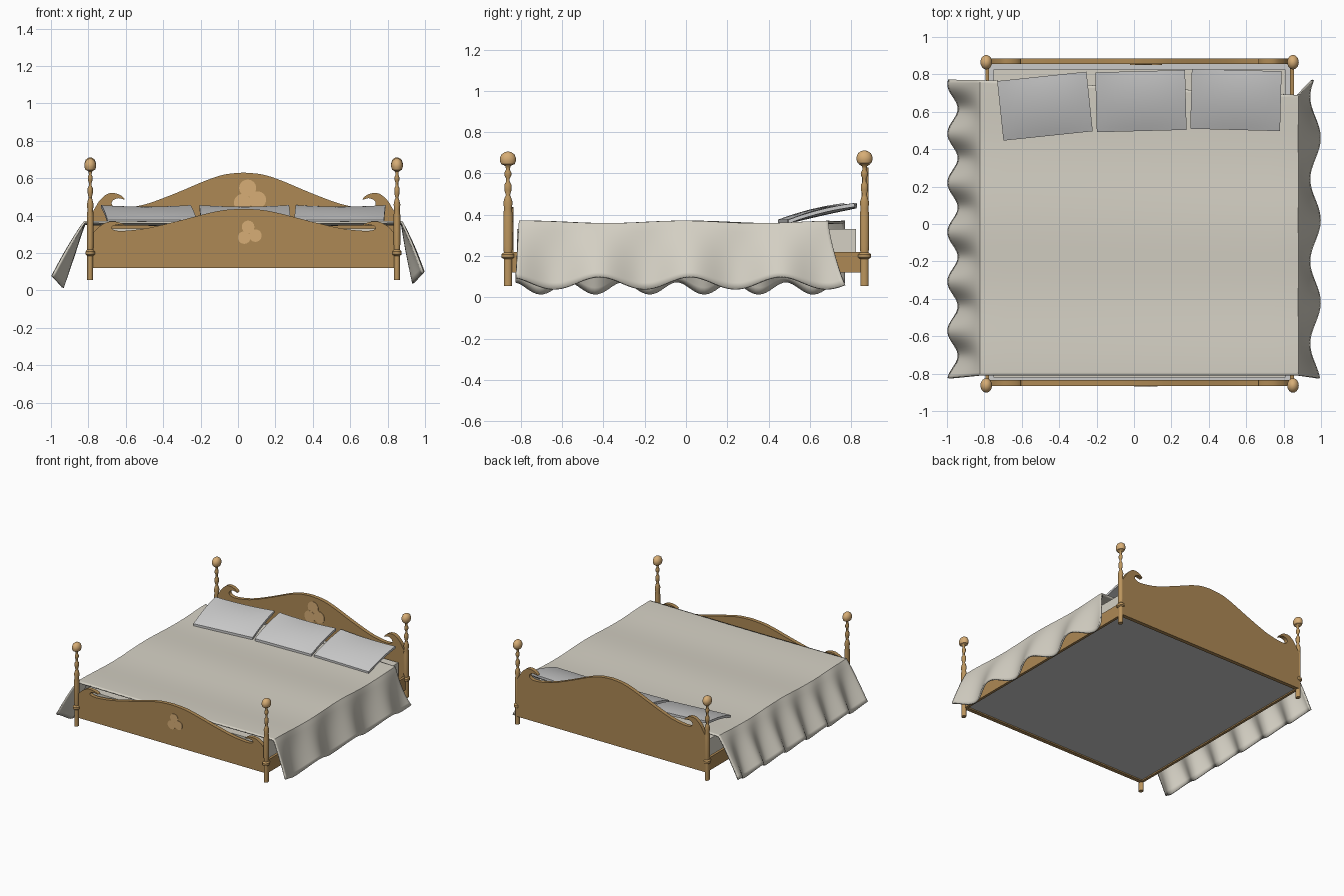
import bpy, bmesh, math
from mathutils import Vector, Matrix

if "Cube" in bpy.data.objects:
    bpy.data.objects.remove(bpy.data.objects["Cube"])

CX = 0.03            # the frame sits slightly right of the draped blanket
HALF = 0.82


def material(name, r, g, b):
    m = bpy.data.materials.new(name)
    m.diffuse_color = (r, g, b, 1)
    m.use_nodes = True
    m.node_tree.nodes["Principled BSDF"].inputs["Base Color"].default_value = m.diffuse_color
    return m


WOOD = material("wood", 0.42, 0.25, 0.09)
TURNED = material("turned_wood", 0.50, 0.30, 0.11)
INLAY = material("light_inlay", 0.68, 0.42, 0.18)
CLOTH = material("cloth", 0.66, 0.63, 0.55)


def finish(name, bm, mat=None, smooth=True):
    bmesh.ops.recalc_face_normals(bm, faces=bm.faces)
    me = bpy.data.meshes.new(name)
    bm.to_mesh(me)
    bm.free()
    ob = bpy.data.objects.new(name, me)
    bpy.context.collection.objects.link(ob)
    if mat:
        me.materials.append(mat)
    if smooth:
        bpy.ops.object.select_all(action='DESELECT')
        bpy.context.view_layer.objects.active = ob
        ob.select_set(True)
        bpy.ops.object.shade_smooth_by_angle(angle=math.radians(40))
    return ob


def box(name, x0, x1, y0, y1, z0, z1, mat=None):
    bm = bmesh.new()
    bmesh.ops.create_cube(bm, size=1)
    for v in bm.verts:
        v.co = ((x0 + x1) / 2 + v.co.x * (x1 - x0), (y0 + y1) / 2 + v.co.y * (y1 - y0),
                (z0 + z1) / 2 + v.co.z * (z1 - z0))
    return finish(name, bm, mat, False)


def spline(pts, n=4):
    out = []
    for i in range(len(pts) - 1):
        p = [Vector(pts[min(max(j, 0), len(pts) - 1)]) for j in range(i - 1, i + 3)]
        for k in range(n):
            t = k / n
            out.append(0.5 * (2 * p[1] + (p[2] - p[0]) * t
                              + (2 * p[0] - 5 * p[1] + 4 * p[2] - p[3]) * t * t
                              + (3 * p[1] - p[0] - 3 * p[2] + p[3]) * t ** 3))
    return out + [Vector(pts[-1])]


def plate(name, outline, y0, y1, mat):
    bm = bmesh.new()
    f = bm.faces.new([bm.verts.new((x, y0, z)) for x, z in outline])
    r = bmesh.ops.extrude_face_region(bm, geom=[f])
    bmesh.ops.translate(bm, vec=(0, y1 - y0, 0),
                        verts=[g for g in r['geom'] if isinstance(g, bmesh.types.BMVert)])
    return finish(name, bm, mat)


# Headboard and footboard: scrolled ends, arched centre
half = spline([(-.82, .40), (-.795, .44), (-.77, .48), (-.73, .515), (-.69, .52), (-.655, .507),
               (-.635, .485), (-.668, .493), (-.70, .48), (-.703, .456), (-.67, .44), (-.60, .445),
               (-.50, .468), (-.35, .525), (-.2, .588), (-.1, .62), (0, .63)])


def board(name, y0, y1, zscale):
    top = [(u, .12 + (z - .12) * zscale) for u, z in half]
    top = [(-HALF, .12)] + top + [(-u, z) for u, z in reversed(top[:-1])] + [(HALF, .12)]
    plate(name, [(CX + u, z) for u, z in top], y0, y1, WOOD)


board("headboard", 0.855, 0.885, 1.0)
board("footboard", -0.865, -0.835, 0.62)


# Three-lobed rosette inlays
def rosette(name, x, z, r, y):
    bm = bmesh.new()
    for k in range(3):
        a = math.radians(100 + 120 * k)
        mat = (Matrix.Translation((x + .5 * r * math.cos(a), y - .0008 * k, z + .5 * r * math.sin(a)))
               @ Matrix.Rotation(math.pi / 2, 4, 'X'))
        bmesh.ops.create_cone(bm, cap_ends=True, segments=28, radius1=.48 * r, radius2=.48 * r,
                              depth=.006, matrix=mat)
    finish(name, bm, INLAY)


rosette("headboard_rosette", 0.06, 0.50, 0.095, 0.855)
rosette("footboard_rosette", 0.06, 0.305, 0.07, -0.865)


# Turned corner posts with ball finials
def lathe(name, profile, x, y, z, mat, n=20):
    bm = bmesh.new()
    rings = [[bm.verts.new((x + r * math.cos(2 * math.pi * k / n), y + 1.25 * r * math.sin(2 * math.pi * k / n),
                            z + h)) for k in range(n)] for r, h in profile]
    for a, b in zip(rings, rings[1:]):
        for k in range(n):
            bm.faces.new((a[k], a[(k + 1) % n], b[(k + 1) % n], b[k]))
    bm.faces.new(rings[0])
    bm.faces.new(rings[-1])
    finish(name, bm, mat)


POST = [(.016, .055), (.016, .185), (.025, .192), (.025, .208), (.016, .218), (.018, .25), (.018, .40),
        (.015, .43), (.018, .46), (.012, .485), (.008, .495), (.014, .52), (.014, .545), (.007, .56),
        (.007, .575), (.013, .59), (.013, .605), (.007, .62), (.010, .635), (.022, .645), (.012, .655)]
BALL = [(.012, .643), (.026, .650), (.031, .665), (.031, .68), (.025, .698), (.013, .708), (.004, .711)]
for side, sx in (("left", -1), ("right", 1)):
    for end, y, dz in (("head", .865, 0), ("foot", -.863, -.005)):
        lathe(f"{end}_{side}_post", POST, CX + sx * HALF, y, 0, TURNED)
        lathe(f"{end}_{side}_finial", BALL, CX + sx * HALF, y, dz, INLAY)
    # Side rails
    x = CX + sx * (HALF - .005)
    box(f"{side}_side_rail", x - .01, x + .01, -.84, .86, .12, .22, WOOD)

# Bed base and mattress
box("bed_base", -.78, .84, -.835, .855, .13, .15)
box("mattress", -.75, .81, -.82, .825, .15, .33, CLOTH)


# Draped blanket: flat top, wavy side flaps
def blanket():
    bm = bmesh.new()
    nt, nx, ny = 12, 24, 96
    rows = []
    for j in range(ny + 1):
        v = j / ny
        row = []
        for i in range(2 * nt + nx + 1):
            if i < nt:
                t, side = (nt - i) / nt, -1
            elif i > nt + nx:
                t, side = (i - nt - nx) / nt, 1
            else:
                t, side = 0, 0
            if side:
                # the flap ends flare along the bed as they fall
                y0 = -.81 - .015 * t
                y1 = .77 if side < 0 else .69 + .08 * t ** 1.5
                y = y0 + (y1 - y0) * v
                period, low = (.264, -.44) if side < 0 else (.44, -.64)
                w = -math.cos(2 * math.pi * (y - low) / period)
                top_x, mid_z, amp = (.82, .045, .03) if side < 0 else (.875, .068, .03)
                reach = .965 - top_x
                x = side * (top_x + reach * t + w * (.028 * t ** 1.3 + .008 * math.sin(math.pi * t)))
                z = .36 - (.36 - mid_z) * t ** 1.1 + amp * w * t * t
                z += .006 * math.cos(4 * math.pi * (v - .03)) * (1 - t)
            else:
                u = (i - nt) / nx
                x = -.82 + 1.695 * u
                y = -.81 + (.77 - .08 * u + .81) * v
                z = .36 + .006 * math.cos(4 * math.pi * (v - .03)) - .004 * math.sin(math.pi * u)
            row.append(bm.verts.new((x, y, z)))
        rows.append(row)
    for a, b in zip(rows, rows[1:]):
        for i in range(len(a) - 1):
            bm.faces.new((a[i], a[i + 1], b[i + 1], b[i]))
    ob = finish("blanket", bm, CLOTH)
    m = ob.modifiers.new("thickness", 'SOLIDIFY')
    m.thickness = .012
    m.offset = 0


blanket()


# Pillows: thin curved cushions leaning up toward the headboard
def pillow(name, x, y, rot, w=.48, d=.32):
    bm = bmesh.new()
    n = 12
    c, s = math.cos(rot), math.sin(rot)
    layers = []
    for sign in (1, -1):
        grid = []
        for j in range(n + 1):
            for i in range(n + 1):
                u, v = i / n * 2 - 1, j / n * 2 - 1
                px, py = u * w / 2, v * d / 2
                puff = (1 - u * u) * (1 - v * v)
                z = .403 + .036 * v + .010 * (1 - v * v) + .008 * u * u * (v + 1) / 2
                z += sign * (.009 + .008 * puff)
                grid.append(bm.verts.new((x + c * px - s * py, y + s * px + c * py, z)))
        layers.append(grid)
        for j in range(n):
            for i in range(n):
                k = j * (n + 1) + i
                bm.faces.new((grid[k], grid[k + 1], grid[k + n + 2], grid[k + n + 1]))
    rim = [e for e in bm.edges if e.is_boundary]
    bmesh.ops.bridge_loops(bm, edges=rim)
    finish(name, bm)


pillow("left_pillow", -.476, .63, math.radians(6))
pillow("middle_pillow", .037, .657, math.radians(1.5))
pillow("right_pillow", .545, .663, math.radians(-1.5))
